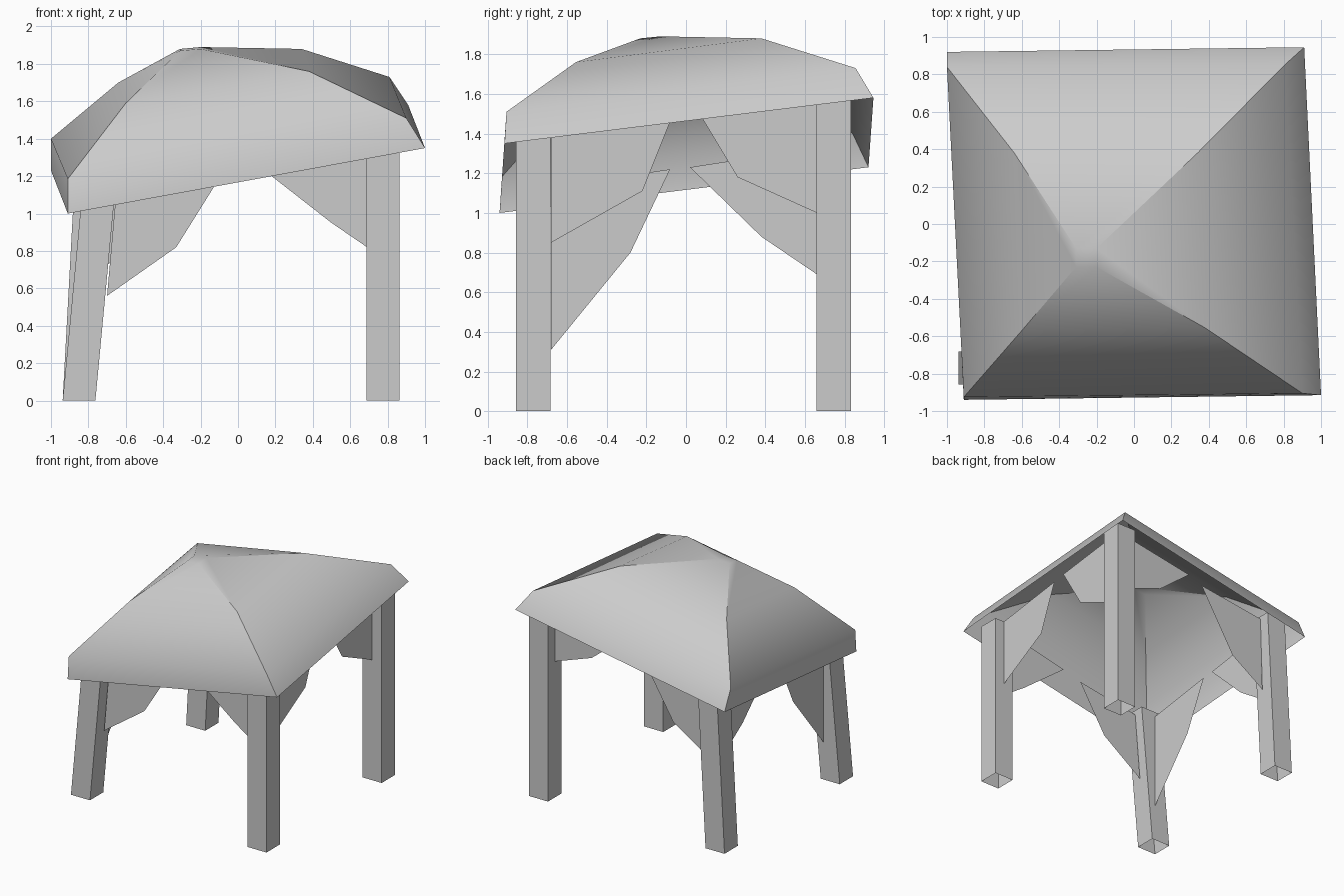
import bpy, bmesh

if "Cube" in bpy.data.objects:
    bpy.data.objects.remove(bpy.data.objects["Cube"])

def make(name, verts, faces):
    me = bpy.data.meshes.new(name)
    me.from_pydata(verts, [], faces)
    me.update()
    ob = bpy.data.objects.new(name, me)
    bpy.context.collection.objects.link(ob)
    return ob

# Leaning roof sheet: rings of four corners (front left, front right, back right, back left)
rings = [
    [(-.91, -.94, 1.0), (1.0, -.915, 1.35), (.91, .945, 1.58), (-1.0, .92, 1.23)],
    [(-.91, -.925, 1.185), (.9, -.905, 1.51), (.81, .855, 1.73), (-1.0, .84, 1.40)],
    [(-.6, -.57, 1.59), (.38, -.555, 1.76), (.34, .38, 1.88), (-.64, .38, 1.70)],
    [(-.31, -.23, 1.87), (-.2, -.23, 1.88), (-.2, -.13, 1.89), (-.31, -.13, 1.88)],
]
faces = [(4*r+i, 4*r+(i+1) % 4, 4*r+4+(i+1) % 4, 4*r+4+i) for r in range(3) for i in range(4)]
roof = make("roof", [v for r in rings for v in r], faces + [(12, 13, 14, 15)])

# Smooth down each slope, sharp along the hips
bm = bmesh.new()
bm.from_mesh(roof.data)
for f in bm.faces:
    f.smooth = True
for e in bm.edges:
    a, b = (v.index for v in e.verts)
    if abs(a - b) == 4:
        e.smooth = False
bm.to_mesh(roof.data)
bm.free()

# Open-ended square legs; the left pair leans inwards
def leg(name, x, y, height, lean):
    w = .0875
    sq = [(-w, -w), (w, -w), (w, w), (-w, w)]
    verts = [(x+a, y+b, 0) for a, b in sq] + [(x+a+lean, y+b, height) for a, b in sq]
    make(name, verts, [(i, (i+1) % 4, 4+(i+1) % 4, 4+i) for i in range(4)])

leg("front_left_leg", -.85, -.77, 1.17, .11)
leg("front_right_leg", .775, -.77, 1.42, 0)
leg("back_right_leg", .775, .745, 1.62, 0)
leg("back_left_leg", -.85, .745, 1.38, .075)

# Flat corner braces: outline points are (distance along the side, z)
def brace(name, axis, offset, outline):
    verts = [(p, offset, z) if axis == 'x' else (offset, p, z) for p, z in outline]
    make(name, verts, [(0, 1, 2, 3)])

brace("front_left_brace_x", 'x', -.76, [(-.70, .56), (-.33, .82), (-.08, 1.22), (-.65, 1.13)])
brace("front_right_brace_x", 'x', -.76, [(.69, .82), (.50, .95), (.09, 1.27), (.69, 1.40)])
brace("back_left_brace_x", 'x', .74, [(-.71, .72), (-.40, .92), (-.08, 1.44), (-.69, 1.36)])
brace("back_right_brace_x", 'x', .74, [(.69, 1.13), (.35, 1.25), (.05, 1.49), (.69, 1.60)])
brace("front_left_brace_y", 'y', -.79, [(-.68, .31), (-.28, .80), (-.08, 1.22), (-.68, 1.13)])
brace("back_left_brace_y", 'y', -.79, [(.66, .69), (.38, .88), (.02, 1.23), (.66, 1.33)])
brace("front_right_brace_y", 'y', .775, [(-.68, .85), (-.22, 1.11), (-.06, 1.51), (-.68, 1.42)])
brace("back_right_brace_y", 'y', .775, [(.66, 1.0), (.26, 1.18), (.05, 1.53), (.66, 1.61)])
